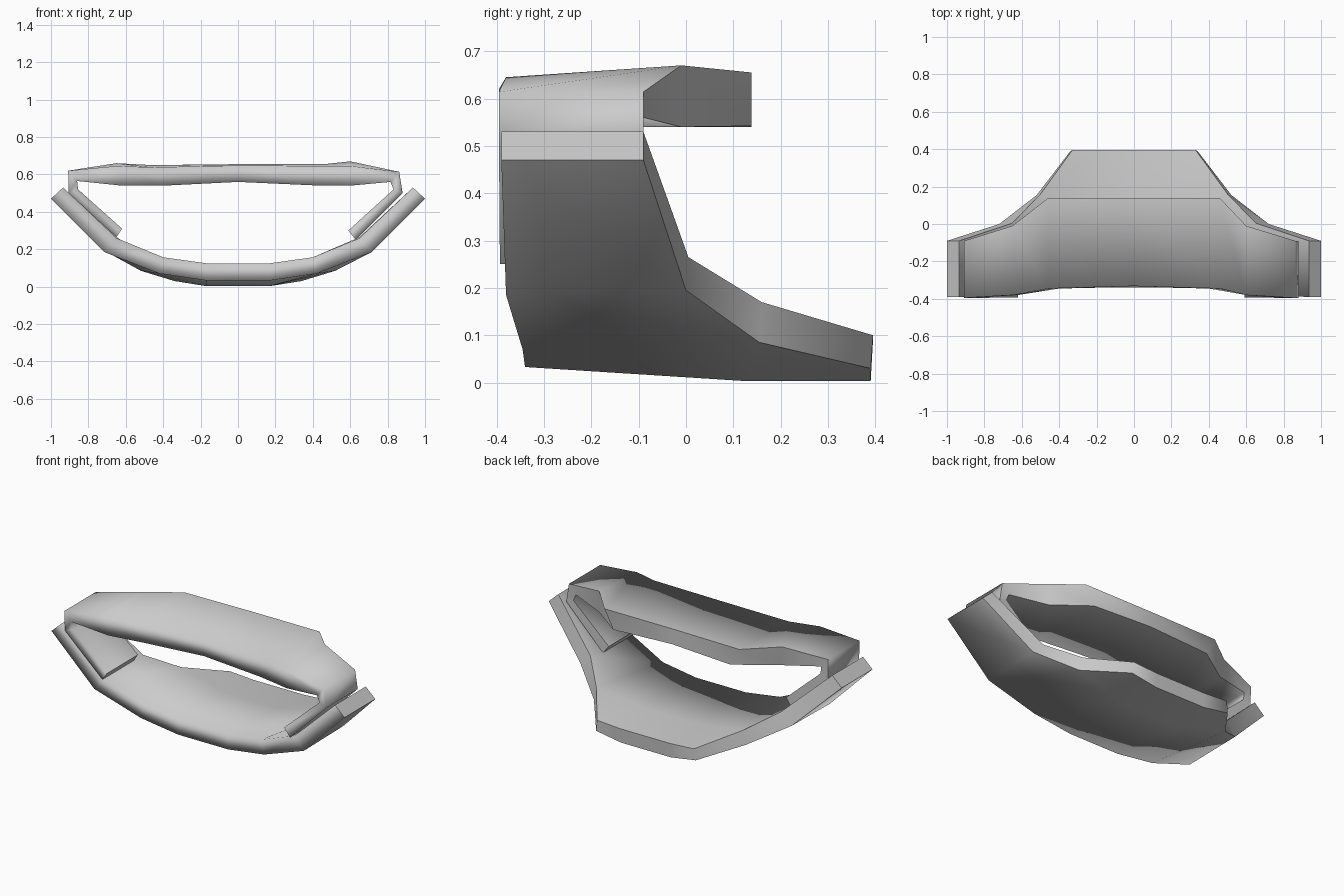
import bpy, bmesh


def loft(name, stations):
    """Skin a row of equal-length closed loops; the last loop edge is the rear rim."""
    bm = bmesh.new()
    rows = [[bm.verts.new(p) for p in s] for s in stations]
    n = len(rows[0])
    for a, b in zip(rows, rows[1:]):
        for i in range(n):
            j = (i + 1) % n
            f = bm.faces.new((a[i], a[j], b[j], b[i]))
            f.material_index = 1 if j == 0 else 0   # temporary rim tag
    for r in (rows[0], rows[-1]):
        bm.faces.new(r).material_index = 2          # temporary end cap tag
    bmesh.ops.remove_doubles(bm, verts=bm.verts, dist=1e-4)
    bmesh.ops.recalc_face_normals(bm, faces=bm.faces)
    for e in bm.edges:
        e.smooth = len({f.material_index for f in e.link_faces}) == 1
    for f in bm.faces:
        f.smooth = True
        f.material_index = 0
    me = bpy.data.meshes.new(name)
    bm.to_mesh(me)
    bm.free()
    ob = bpy.data.objects.new(name, me)
    bpy.context.collection.objects.link(ob)
    return ob


# Curved lower cradle: outer back, mid, front, then inner front, mid, back
half = [
    [(.17, .39, .003), (.17, .13, .003), (.17, -.34, .033),
     (.17, -.34, .125), (.17, .13, .11), (.17, .395, .09)],
    [(.34, .39, .03), (.52, .155, .085), (.42, -.345, .07),
     (.40, -.345, .157), (.50, .16, .17), (.33, .395, .10)],
    [(.52, .155, .085), (.52, .155, .085), (.42, -.345, .07),
     (.40, -.345, .157), (.50, .16, .17), (.50, .16, .17)],
    [(.72, 0, .195), (.72, 0, .195), (.715, -.38, .185),
     (.65, -.38, .26), (.65, .005, .265), (.65, .005, .265)],
    [(1, -.09, .47), (1, -.09, .47), (1, -.39, .47),
     (.935, -.39, .53), (.935, -.09, .53), (.935, -.09, .53)],
]
left = [[(-x, y, z) for x, y, z in s] for s in reversed(half)]
loft("lower_cradle", left + half)

# Upper strap with folded end flaps
# (outer x, z front, z back), (inner x, z), front y, back y
strap = [
    ((-.65, .265, .265), (-.62, .31), -.393, -.09),
    ((-.905, .50, .50), (-.855, .52), -.395, -.09),
    ((-.908, .62, .62), (-.86, .565), -.395, -.09),
    ((-.65, .645, .66), (-.62, .54), -.38, -.01),
    ((-.46, .638, .65), (-.40, .54), -.345, .138),
    ((0, .648, .655), (0, .56), -.332, .138),
    ((.46, .645, .655), (.40, .542), -.345, .138),
    ((.60, .645, .67), (.60, .54), -.38, -.01),
    ((.862, .614, .614), (.815, .56), -.395, -.09),
    ((.88, .50, .50), (.832, .52), -.395, -.09),
    ((.63, .25, .25), (.59, .30), -.393, -.09),
]
loft("upper_strap", [
    [(xo, yb, zb), (xo, yf, zf), (xi, yf, zi), (xi, yb, zi)]
    for (xo, zf, zb), (xi, zi), yf, yb in strap])
